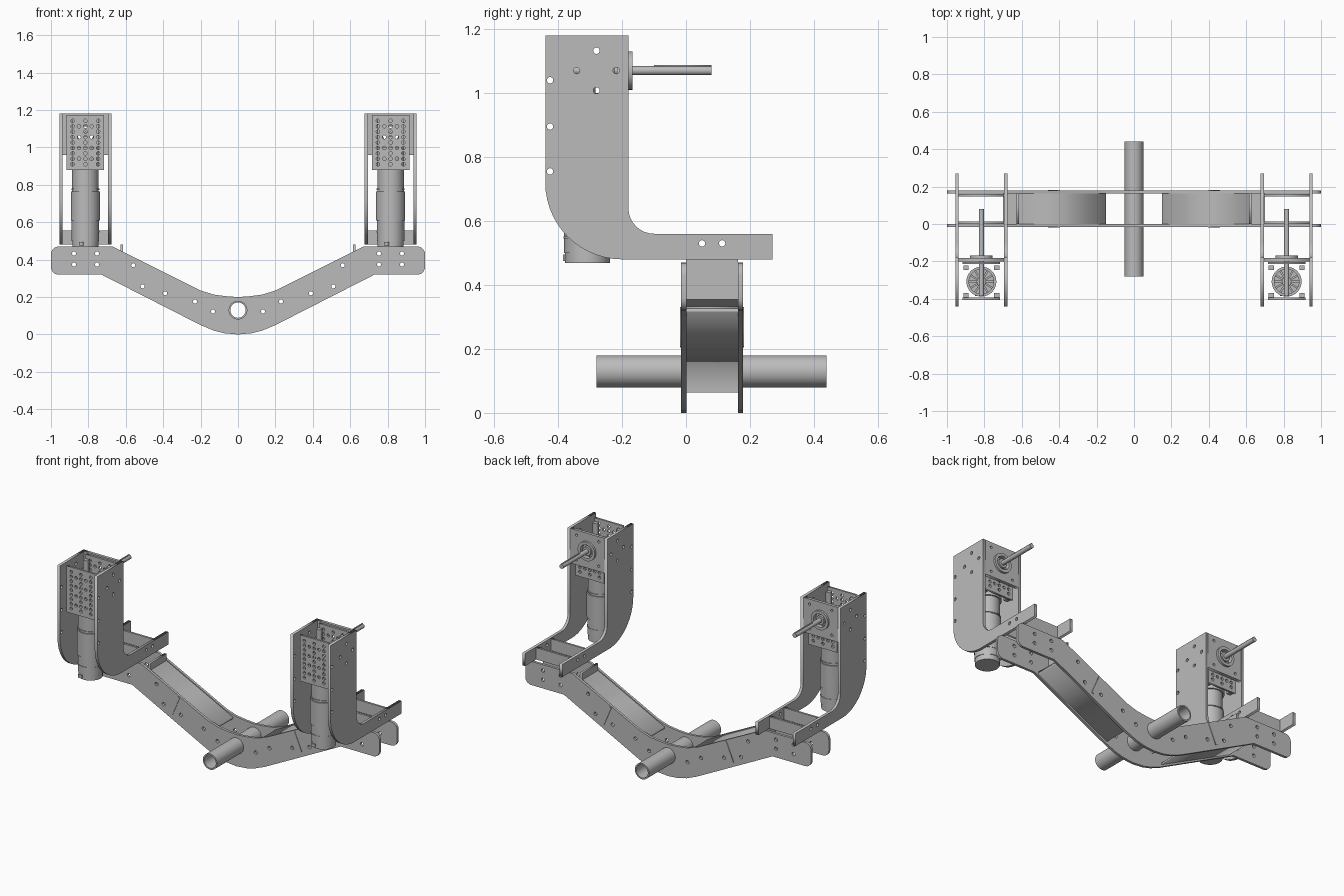
import bpy, math
from mathutils import Matrix, Vector

cube = bpy.data.objects.get("Cube")
if cube:
    bpy.data.objects.remove(cube)


def material(name, value):
    m = bpy.data.materials.new(name)
    m.use_nodes = True
    col = (value, value, value, 1)
    m.diffuse_color = col
    m.node_tree.nodes["Principled BSDF"].inputs["Base Color"].default_value = col
    return m


GREY = material("plain grey", 0.5)

# Planes for flat profiles: horizontal axis, vertical axis, normal
PLANES = {
    "xz": ((1, 0, 0), (0, 0, 1), (0, -1, 0)),
    "yz": ((0, 1, 0), (0, 0, 1), (1, 0, 0)),
    "xy": ((1, 0, 0), (0, 1, 0), (0, 0, 1)),
}


def circle(u, v, r, n=16):
    return [(u + r * math.cos(2 * math.pi * i / n), v + r * math.sin(2 * math.pi * i / n))
            for i in range(n)]


def arc(u, v, r, start, end, n=8):
    angles = [math.radians(start + (end - start) * i / n) for i in range(n + 1)]
    return [(u + r * math.cos(a), v + r * math.sin(a)) for a in angles]


def rect(u0, u1, v0, v1):
    return [(u0, v0), (u1, v0), (u1, v1), (u0, v1)]


def plate(name, plane, outline, lo, hi, holes=(), smooth=False):
    """Extrude a closed outline with holes from lo to hi across its plane."""
    cu = bpy.data.curves.new(name, "CURVE")
    cu.dimensions, cu.fill_mode = "2D", "BOTH"
    cu.extrude = (hi - lo) / 2
    for loop in [outline, *holes]:
        sp = cu.splines.new("POLY")
        sp.points.add(len(loop) - 1)
        for p, (u, v) in zip(sp.points, loop):
            p.co = (u, v, 0, 1)
        sp.use_cyclic_u = True
    tmp = bpy.data.objects.new(name + "_profile", cu)
    bpy.context.collection.objects.link(tmp)
    deps = bpy.context.evaluated_depsgraph_get()
    me = bpy.data.meshes.new_from_object(tmp.evaluated_get(deps))
    bpy.data.objects.remove(tmp)
    a, b, n = (Vector(x) for x in PLANES[plane])
    m = Matrix((a, b, n)).transposed().to_4x4()
    m.translation = Vector([abs(c) for c in n]) * (lo + hi) / 2
    me.transform(m)
    me.name = name
    me.materials.clear()
    me.materials.append(GREY)
    ob = bpy.data.objects.new(name, me)
    bpy.context.collection.objects.link(ob)
    if smooth:
        bpy.ops.object.select_all(action="DESELECT")
        ob.select_set(True)
        bpy.context.view_layer.objects.active = ob
        bpy.ops.object.shade_smooth_by_angle(angle=math.radians(35))
    return ob


def rod(name, plane, u, v, r, lo, hi, bore=0):
    holes = [circle(u, v, bore, 40)] if bore else []
    return plate(name, plane, circle(u, v, r, 40), lo, hi, holes, smooth=True)


# Swept crossbeam: half outline mirrored about the centre
half_top = [(0, .2), (.06, .204), (.13, .213), (.2, .235), (.67, .47)]
half_end = arc(.96, .43, .04, 90, 0, 5) + arc(.96, .36, .04, 0, -90, 5)
half_low = [(.73, .32), (.2, .05), (.13, .021), (.07, .006), (0, 0)]
half = half_top + half_end + half_low
beam = half + [(-x, z) for x, z in reversed(half[1:-1])]
bolts = [(.877, .433), (.754, .433), (.877, .374), (.754, .374), (.56, .37),
         (.51, .257), (.39, .22), (.23, .176), (.134, .123)]
beam_holes = [circle(s * x, z, .011) for s in (1, -1) for x, z in bolts]
beam_holes.append(circle(0, .13, .05, 40))
for name, y in (("front", -.015), ("back", .162)):
    plate(name + "_beam_plate", "xz", beam, y, y + .016, beam_holes)

# Central tube
rod("central_tube", "xz", 0, .13, .05, -.28, .44, bore=.041)


def sloped(x0, x1, base, t):
    z0, z1 = base + x0 / 2, base + x1 / 2
    return [(x0, z0), (x1, z1), (x1, z1 + t), (x0, z0 + t)]


for s, side in ((1, "left"), (-1, "right")):
    def mir(points):
        return [(s * x, z) for x, z in points]

    def span(a, b):
        return sorted((s * a, s * b))

    # Sheets closing the arm between the two beam plates
    plate(side + "_arm_top_sheet", "xz", mir(sloped(.15, .62, .117, .012)), 0, .162)
    plate(side + "_arm_bottom_sheet", "xz", mir(sloped(.2, .7, -.036, .012)), 0, .162)
    for y, end in ((-.018, "front"), (.178, "back")):
        seam = [(.396, .325), (.408, .331), (.46, .21), (.448, .204)]
        plate(f"{side}_{end}_seam", "xz", mir(seam), y, y + .004)

    # Mounting box at the end of the arm
    plate(side + "_box_wall", "yz", rect(0, .162, .355, .48), *span(.615, .628))
    plate(side + "_box_floor", "xy", rect(*span(.62, .7), 0, .162), .32, .332)
    for y, end in ((0, "front"), (.147, "back")):
        plate(f"{side}_{end}_cross_plate", "xz", rect(*span(.69, .94), .48, .555), y, y + .013)

    # Curved upright side plates
    upright = ([(-.44, 1.18)] + arc(-.2, .72, .24, 180, 270, 14) + [(.27, .48), (.27, .56)]
               + arc(-.1, .64, .08, 270, 180) + [(-.18, 1.18)])
    spots = [(-.425, 1.04), (-.425, .895), (-.425, .755), (.05, .53), (.113, .53),
             (-.28, 1.132), (-.28, 1.008), (-.342, 1.07), (-.218, 1.07)]
    holes = [circle(y, z, .01) for y, z in spots]
    for name, x in (("inner", .677), ("outer", .937)):
        plate(f"{side}_{name}_upright", "yz", upright, *span(x, x + .018), holes)

    # Back plate with bearing flange and output shaft
    cx = s * .816
    ring = [circle(cx + .078 * dx, 1.07 + .078 * dz, .008)
            for dx, dz in ((1, 1), (1, -1), (-1, 1), (-1, -1))]
    plate(side + "_back_plate", "xz", rect(*span(.695, .937), .96, 1.18), -.2, -.181,
          ring + [circle(cx, 1.07, .045, 32)])
    rod(side + "_bearing_flange", "xz", cx, 1.07, .06, -.181, -.168, bore=.042)
    rod(side + "_bearing_core", "xz", cx, 1.07, .028, -.2, -.172, bore=.013)
    rod(side + "_output_shaft", "xz", cx, 1.07, .014, -.385, .08)
    plate(side + "_shaft_key", "xy", rect(cx - .004, cx + .004, -.1, .08), 1.08, 1.087)

    # Perforated gearbox sheets
    grid = [circle(cx + .034 * i, .91 + .029 * j, .0095, 12)
            for i in range(-2, 3) for j in range(9) if (i + j) % 2 == 0 or i % 2 == 0]
    for name, y in (("front", -.405), ("back", -.215)):
        plate(f"{side}_{name}_perforated_sheet", "xz", rect(cx - .1, cx + .1, .88, 1.172),
              y, y + .012, grid)

    # Gearbox corner posts, gear housing and fan
    for dx in (-.082, .082):
        for y in (-.38, -.235):
            plate(side + "_corner_post", "xy", rect(cx + dx - .014, cx + dx + .014,
                                                    y - .012, y + .012), .885, 1.15)
    rod(side + "_gear_housing", "xy", cx, -.308, .08, .88, 1.0, bore=.066)
    rod(side + "_gear_hub", "xy", cx, -.308, .025, .88, 1.04)
    for k in range(12):
        a = math.radians(30 * k)
        c, d = math.cos(a), math.sin(a)
        blade = [(cx + u * c - v * d, -.308 + u * d + v * c)
                 for u, v in rect(.02, .07, -.005, .005)]
        plate(side + "_gear_rib", "xy", blade, .9, .99)

    # Motor: stacked cylinders with a clamp band and end cap
    for name, r, z0, z1 in (("end_cap", .07, .468, .5), ("lower_body", .073, .5, .61),
                            ("body", .078, .61, .765), ("neck", .071, .765, .89)):
        rod(f"{side}_motor_{name}", "xy", cx, -.308, r, z0, z1)
    for z in (.545, .772):
        rod(side + "_motor_band", "xy", cx, -.308, .0755, z, z + .007)
    plate(side + "_motor_terminal", "xy", rect(cx - .035, cx - .01, -.385, -.375), .475, .495)
